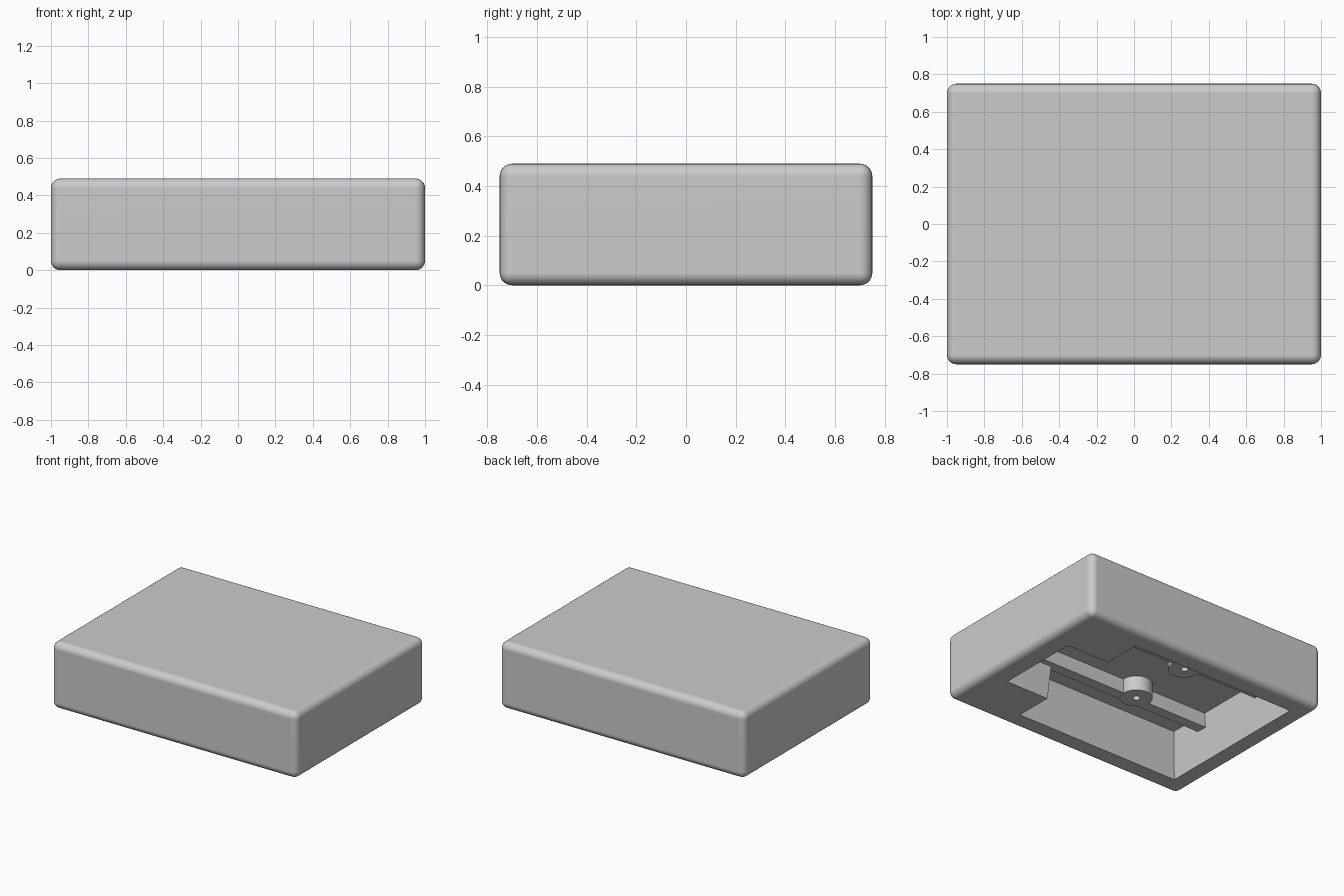
import bpy, bmesh, math

cube = bpy.data.objects.get("Cube")
if cube:
    bpy.data.objects.remove(cube, do_unlink=True)

grey = bpy.data.materials.new("plain_grey")
grey.use_nodes = True
COLOUR = (0.6, 0.6, 0.6, 1)
grey.diffuse_color = COLOUR
grey.node_tree.nodes["Principled BSDF"].inputs["Base Color"].default_value = COLOUR

HEIGHT, CEILING, RIB_BOTTOM = 0.49, 0.35, 0.245


def finish(bm, name):
    bmesh.ops.recalc_face_normals(bm, faces=bm.faces)
    mesh = bpy.data.meshes.new(name)
    bm.to_mesh(mesh)
    bm.free()
    mesh.materials.append(grey)
    obj = bpy.data.objects.new(name, mesh)
    bpy.context.collection.objects.link(obj)
    return obj


def box(name, low, high, radius=0):
    bm = bmesh.new()
    bmesh.ops.create_cube(bm, size=1)
    for v in bm.verts:
        v.co = [(a + b) / 2 + c * (b - a) for a, b, c in zip(low, high, v.co)]
    if radius:
        bmesh.ops.bevel(bm, geom=bm.edges[:], offset=radius, segments=6,
                        profile=0.5, affect='EDGES')
    return finish(bm, name)


def cylinder(name, x, y, z0, z1, radius):
    bm = bmesh.new()
    bmesh.ops.create_cone(bm, cap_ends=True, segments=32, radius1=radius,
                          radius2=radius, depth=z1 - z0)
    bmesh.ops.translate(bm, verts=bm.verts, vec=(x, y, (z0 + z1) / 2))
    return finish(bm, name)


def activate(obj):
    bpy.ops.object.select_all(action='DESELECT')
    obj.select_set(True)
    bpy.context.view_layer.objects.active = obj


def cut(obj, cutter):
    mod = obj.modifiers.new("cut", 'BOOLEAN')
    mod.operation, mod.solver, mod.object = 'DIFFERENCE', 'EXACT', cutter
    activate(obj)
    bpy.ops.object.modifier_apply(modifier=mod.name)
    bpy.data.objects.remove(cutter, do_unlink=True)


def smooth(obj):
    activate(obj)
    bpy.ops.object.shade_smooth_by_angle(angle=math.radians(30))
    mod = obj.modifiers.new("even_shading", 'WEIGHTED_NORMAL')
    mod.keep_sharp = True


# Stepped cavity outline, drawn in by the draft of its walls
def cavity_ring(bm, z):
    d = 0.025 * z / CEILING
    back, step, end = -0.855 + d, 0.49 - d, 0.84 - d
    wide, narrow = 0.6 - d, 0.315 - d
    half = [(back, wide), (step, wide), (step, narrow), (end, narrow)]
    outline = half + [(x, -y) for x, y in reversed(half)]
    return [bm.verts.new((x, y, z)) for x, y in outline]


def cavity_cutter():
    bm = bmesh.new()
    low, high = cavity_ring(bm, -0.03), cavity_ring(bm, CEILING)
    bm.faces.new(low)
    bm.faces.new(high)
    n = len(low)
    for i in range(n):
        j = (i + 1) % n
        bm.faces.new((low[i], low[j], high[j], high[i]))
    return finish(bm, "cavity_cutter")


# Rounded outer body, hollowed from below
body = box("body", (-1, -0.75, 0), (1, 0.75, HEIGHT), 0.05)
cut(body, cavity_cutter())
smooth(body)

# Ribs and screw bosses hanging from the cavity ceiling
BOSS_X, BOSS_Y = -0.23, 0.25
for side, s in (("left", 1), ("right", -1)):
    y0, y1 = sorted((s * 0.255, s * 0.335))
    rib = box(side + "_rib", (-0.86, y0, RIB_BOTTOM), (0.85, y1, CEILING + 0.02))
    boss = cylinder(side + "_boss", BOSS_X, s * BOSS_Y, RIB_BOTTOM - 0.003,
                    CEILING + 0.02, 0.109)
    for part in (rib, boss):
        cut(part, cylinder("hole_cutter", BOSS_X, s * BOSS_Y,
                           RIB_BOTTOM - 0.1, CEILING, 0.025))
        smooth(part)
